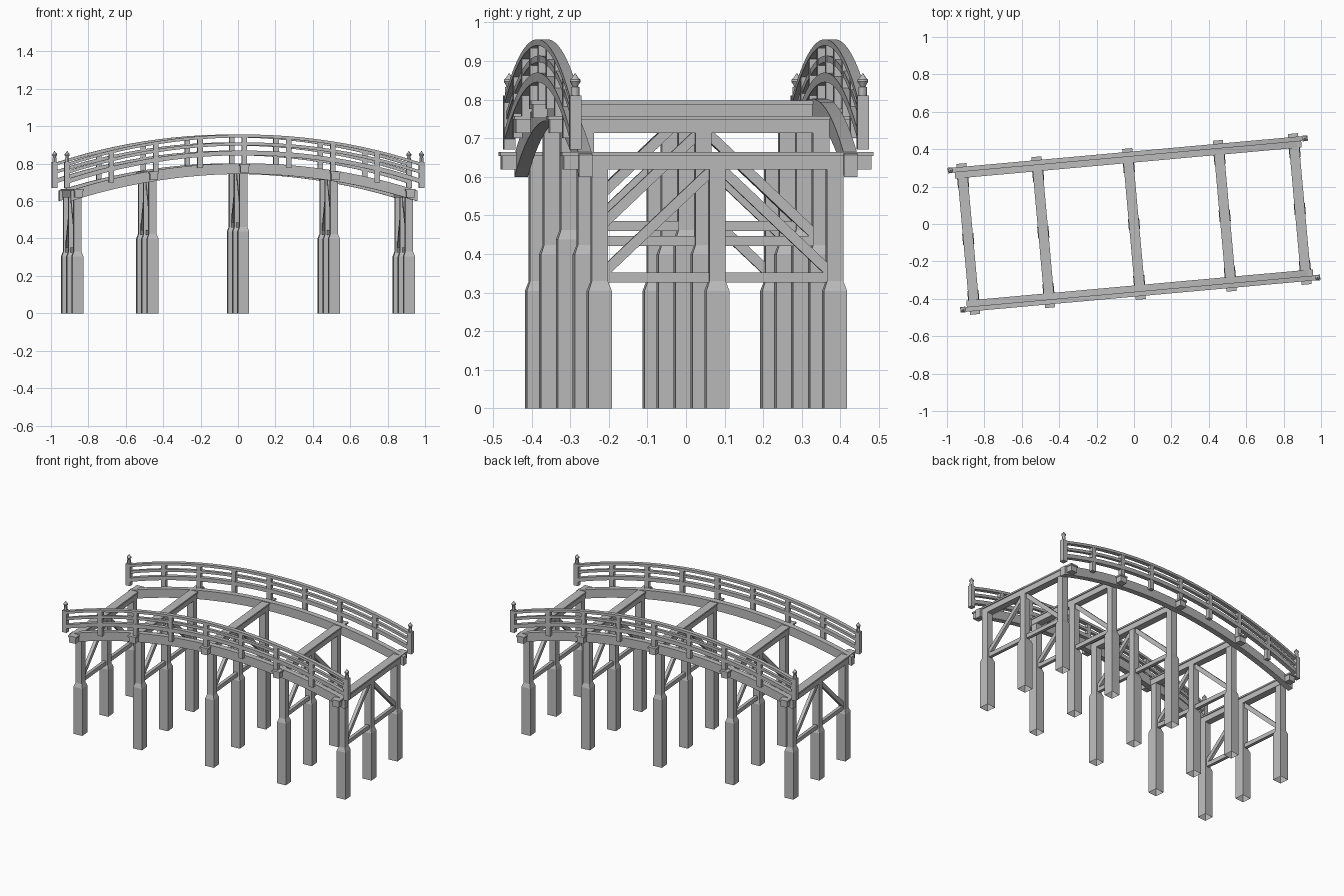
import bpy, bmesh
from math import sqrt, cos, sin, pi
from mathutils import Vector

cube = bpy.data.objects.get("Cube")
if cube:
    bpy.data.objects.remove(cube)

TURN = 0.09        # whole bridge is turned slightly about z
RADIUS = 3.05      # radius of the arch
HALF_LEN = 0.951   # centre to end posts
RAIL_Y, BEAM_Y, PILE_Y = 0.374, 0.345, 0.306

wood = bpy.data.materials.new("weathered_grey")
wood.use_nodes = True
wood.diffuse_color = (0.5, 0.5, 0.5, 1)
wood.node_tree.nodes["Principled BSDF"].inputs["Base Color"].default_value = (0.5, 0.5, 0.5, 1)


def drop(x):
    return RADIUS - sqrt(RADIUS * RADIUS - x * x)


def finish(name, bm):
    bmesh.ops.recalc_face_normals(bm, faces=bm.faces)
    mesh = bpy.data.meshes.new(name)
    bm.to_mesh(mesh)
    bm.free()
    mesh.materials.append(wood)
    obj = bpy.data.objects.new(name, mesh)
    obj.rotation_euler.z = TURN
    bpy.context.collection.objects.link(obj)
    return obj


def loft(bm, rings, cap_start=True, cap_end=True):
    """Skin a list of rings of points."""
    rows = [[bm.verts.new(p) for p in ring] for ring in rings]
    n = len(rows[0])
    for a, b in zip(rows, rows[1:]):
        for i in range(n):
            bm.faces.new((a[i], a[(i + 1) % n], b[(i + 1) % n], b[i]))
    if cap_start:
        bm.faces.new(rows[0])
    if cap_end:
        bm.faces.new(rows[-1])


def square(x, y, z, hx, hy):
    return [(x - hx, y - hy, z), (x + hx, y - hy, z), (x + hx, y + hy, z), (x - hx, y + hy, z)]


def box(bm, x, y, z0, z1, hx, hy):
    loft(bm, [square(x, y, z0, hx, hy), square(x, y, z1, hx, hy)])


def arch(name, y, z0, z1, hy, half_len, steps=24):
    """Bar of rectangular section following the arch; heights are at mid span."""
    bm = bmesh.new()
    rings = []
    for i in range(steps + 1):
        x = half_len * (2 * i / steps - 1)
        d = drop(x)
        rings.append([(x, y - hy, z0 - d), (x, y + hy, z0 - d), (x, y + hy, z1 - d), (x, y - hy, z1 - d)])
    loft(bm, rings)
    return finish(name, bm)


def strut(bm, x, start, end, thick, depth):
    """Bar in a trestle plane between two (y, z) points, with plumb cut ends."""
    a, b = Vector(start), Vector(end)
    run = (b - a).normalized()
    half = thick / 2 / abs(run.x)
    loft(bm, [[(x - depth, p.x, p.y - half), (x + depth, p.x, p.y - half),
               (x + depth, p.x, p.y + half), (x - depth, p.x, p.y + half)] for p in (a, b)])


# Trestles: three piles, a cap beam and braces each
for n, x in enumerate((-0.89, -0.487, 0, 0.487, 0.89), 1):
    d = drop(x)
    tie_z = 0.472 - d
    piles = bmesh.new()
    for y in (-PILE_Y, 0, PILE_Y):
        loft(piles, [square(x, y, z, h, h) for z, h in
                     ((0, 0.03), (tie_z - 0.035, 0.03), (tie_z - 0.01, 0.021), (0.76 - d, 0.021))],
             cap_start=False)
    finish(f"piles_{n}", piles)

    cap = bmesh.new()
    box(cap, x, 0, 0.752 - d, 0.789 - d, 0.022, 0.4)
    box(cap, x, 0, 0.787 - d, 0.797 - d, 0.027, 0.405)
    finish(f"cross_beam_{n}", cap)

    braces = bmesh.new()
    for s in (-1, 1):
        strut(braces, x, (s * 0.015, tie_z), (s * (PILE_Y - 0.015), tie_z), 0.026, 0.01)
        strut(braces, x, (s * (PILE_Y - 0.019), tie_z + 0.02), (s * 0.019, 0.745 - d), 0.026, 0.01)
    finish(f"braces_{n}", braces)

# Main beams, railings and end posts on both sides
for s, side in ((-1, "right"), (1, "left")):
    y = s * RAIL_Y
    arch(f"main_beam_{side}", s * BEAM_Y, 0.745, 0.802, 0.0175, 0.93)
    arch(f"top_rail_{side}", y, 0.94, 0.956, 0.013, HALF_LEN)
    arch(f"middle_rail_{side}", y, 0.897, 0.914, 0.009, HALF_LEN)
    arch(f"lower_rail_{side}", y, 0.845, 0.87, 0.013, HALF_LEN)

    balusters = bmesh.new()
    for i in range(-3, 4):
        x = i * HALF_LEN / 4
        d = drop(x)
        box(balusters, x, y, 0.785 - d, 0.945 - d, 0.014, 0.0115)
    finish(f"balusters_{side}", balusters)

    for e, end in ((-1, "west"), (1, "east")):
        post = bmesh.new()
        box(post, e * HALF_LEN, y, 0.67, 0.81, 0.015, 0.015)
        finish(f"end_post_{side}_{end}", post)
        # Turned finial with a pointed bulb
        knob = bmesh.new()
        loft(knob, [[(e * HALF_LEN + r * cos(pi * k / 6), y + r * sin(pi * k / 6), z) for k in range(12)]
                    for z, r in ((0.81, 0.011), (0.832, 0.011), (0.834, 0.007), (0.838, 0.009),
                                 (0.846, 0.014), (0.852, 0.013), (0.858, 0.007), (0.868, 0.001))])
        obj = finish(f"finial_{side}_{end}", knob)
        bpy.context.view_layer.objects.active = obj
        obj.select_set(True)
        bpy.ops.object.shade_smooth_by_angle()
        obj.select_set(False)
